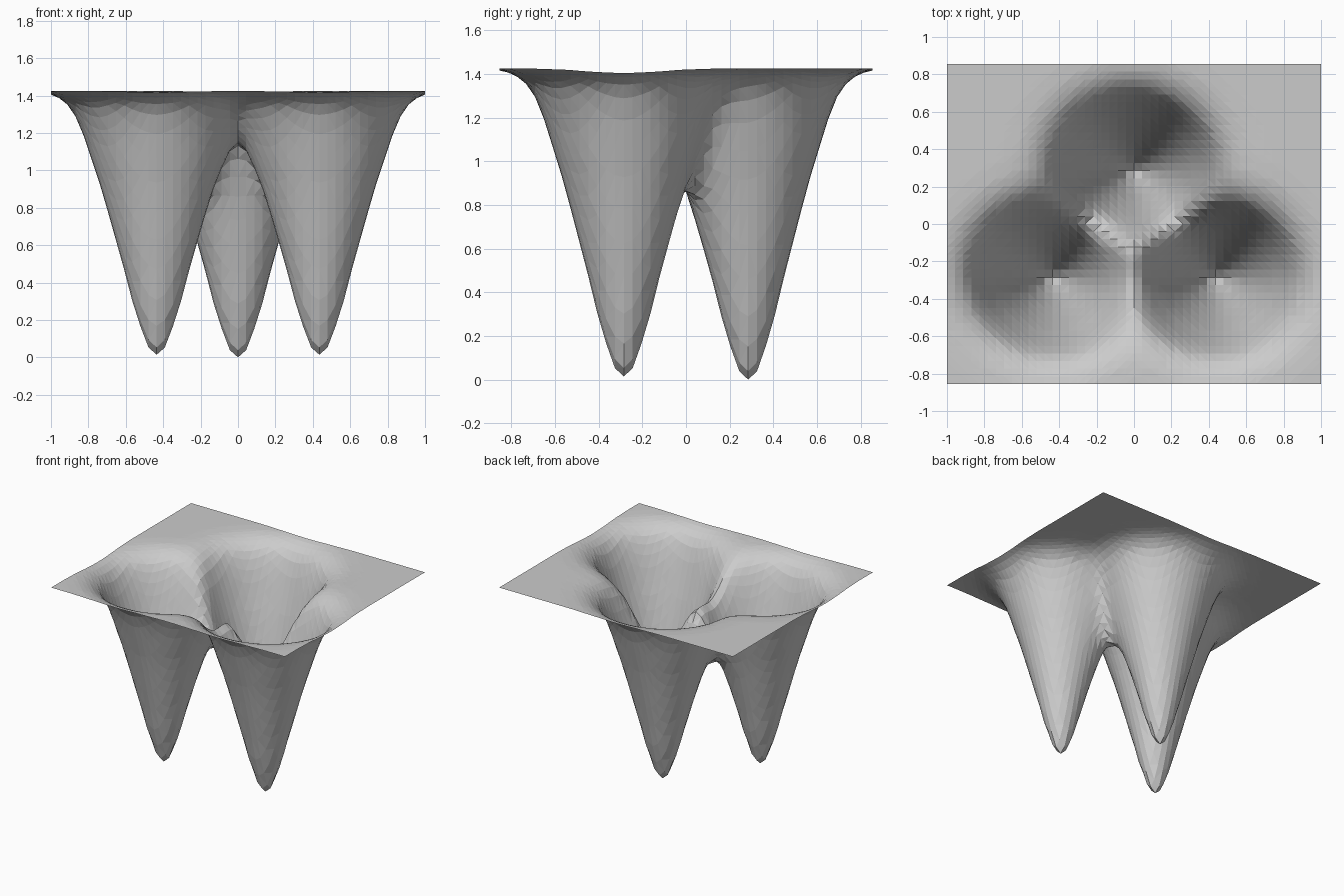
import bpy, bmesh
from math import hypot

if "Cube" in bpy.data.objects:
    bpy.data.objects.remove(bpy.data.objects["Cube"])

RIM = 1.425          # height of the flat surround
HALF_Y = 0.855
NX, NY = 46, 42      # grid cells; pit centres fall on grid points

# Radial section of one funnel: (radius, height)
PROFILE = [(0, 0), (0.045, 0.04), (0.07, 0.10), (0.10, 0.195), (0.13, 0.29), (0.16, 0.41),
           (0.21, 0.59), (0.25, 0.735), (0.30, 0.91), (0.34, 1.03), (0.37, 1.125),
           (0.40, 1.21), (0.44, 1.30), (0.47, 1.345), (0.52, 1.385), (0.57, 1.407),
           (0.63, 1.42), (0.72, RIM)]

# Funnels: centre x, centre y, depth factor
PITS = [(-0.435, -0.285, 0.99), (0.435, -0.285, 0.99), (0.0, 0.285, 1.0)]


def depth(r):
    for (r0, z0), (r1, z1) in zip(PROFILE, PROFILE[1:]):
        if r <= r1:
            return RIM - (z0 + (z1 - z0) * (r - r0) / (r1 - r0))
    return 0.0


def height(x, y):
    total = sum(k * depth(hypot(x - cx, (y - cy) / 0.93)) for cx, cy, k in PITS)
    return max(0.0, RIM - total)


# Rectangular sheet sunk into three joined funnels
bm = bmesh.new()
grid = [[bm.verts.new((x, y, height(x, y)))
         for x in (-1 + 2 * i / NX for i in range(NX + 1))]
        for y in (HALF_Y * (2 * j / NY - 1) for j in range(NY + 1))]
for j in range(NY):
    for i in range(NX):
        bm.faces.new((grid[j][i], grid[j][i + 1], grid[j + 1][i + 1], grid[j + 1][i]))
bmesh.ops.triangulate(bm, faces=bm.faces[:], quad_method='SHORT_EDGE')

mesh = bpy.data.meshes.new("funnel_sheet")
bm.to_mesh(mesh)
bm.free()
sheet = bpy.data.objects.new("funnel_sheet", mesh)
bpy.context.collection.objects.link(sheet)
